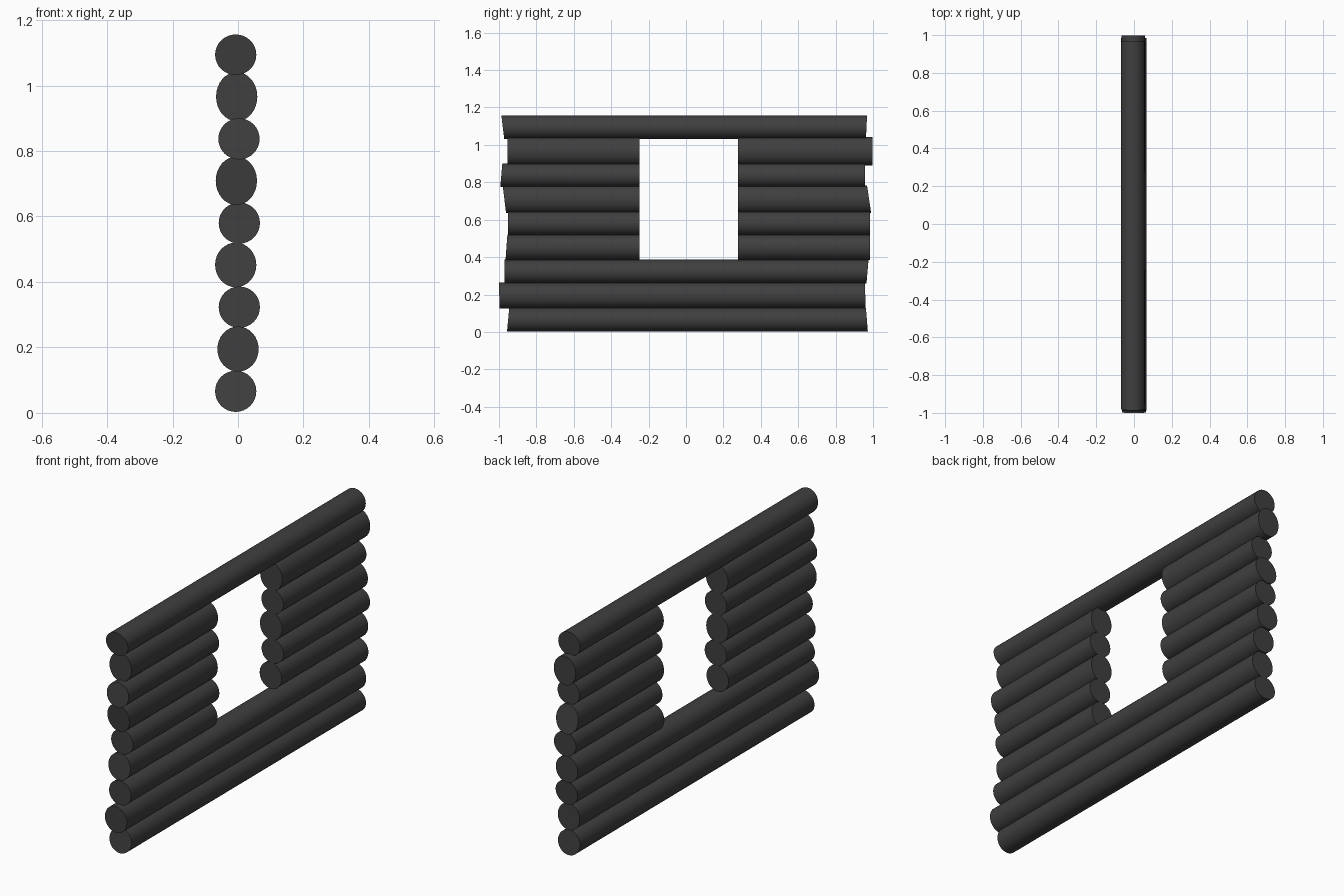
import bpy, bmesh, math

cube = bpy.data.objects.get("Cube")
if cube:
    bpy.data.objects.remove(cube, do_unlink=True)

# Dark timber
timber = bpy.data.materials.new("charcoal_timber")
timber.use_nodes = True
COLOR = (0.05, 0.05, 0.05, 1)
timber.diffuse_color = COLOR
bsdf = timber.node_tree.nodes["Principled BSDF"]
bsdf.inputs["Base Color"].default_value = COLOR
bsdf.inputs["Roughness"].default_value = 0.9

RADIUS = 0.063
SIDES = 32
OPENING = (-0.248, 0.277)


def make_log(name, x, z, height, front, back):
    """Log along y; each end is (y at its underside, y at its top)."""
    bm = bmesh.new()
    bmesh.ops.create_cone(bm, cap_ends=True, segments=SIDES,
                          radius1=1, radius2=1, depth=2)
    for v in bm.verts:
        a, b, along = v.co
        low, high = back if along < 0 else front
        t = (b + 1) / 2
        v.co = (x + a * RADIUS, low + (high - low) * t, z + b * height)
    bmesh.ops.recalc_face_normals(bm, faces=bm.faces)
    mesh = bpy.data.meshes.new(name)
    bm.to_mesh(mesh)
    bm.free()
    mesh.materials.append(timber)
    obj = bpy.data.objects.new(name, mesh)
    bpy.context.collection.objects.link(obj)
    bpy.ops.object.select_all(action='DESELECT')
    obj.select_set(True)
    bpy.context.view_layer.objects.active = obj
    bpy.ops.object.shade_smooth_by_angle(angle=math.radians(40))


# Courses from the ground up: x, z, half height, front end, back end
courses = [
    (-0.007, 0.066, 0.063, (-0.957, -0.945), (0.972, 0.962)),
    (0.000, 0.195, 0.069, (-0.997, -1.000), (0.960, 0.957)),
    (0.004, 0.323, 0.063, (-0.970, -0.970), (0.965, 0.976)),
    (-0.007, 0.452, 0.068, (-0.965, -0.955), (0.985, 0.985)),
    (0.004, 0.580, 0.063, (-0.953, -0.953), (0.984, 0.984)),
    (-0.005, 0.709, 0.074, (-0.962, -0.980), (0.990, 0.968)),
    (0.003, 0.837, 0.063, (-0.993, -0.982), (0.956, 0.956)),
    (-0.004, 0.966, 0.075, (-0.955, -0.955), (0.997, 0.997)),
    (-0.007, 1.094, 0.062, (-0.972, -0.987), (0.962, 0.968)),
]

# Courses beside the window opening are split into two short logs
for i, (x, z, height, front, back) in enumerate(courses, 1):
    if 4 <= i <= 8:
        make_log(f"front_short_log_{i}", x, z, height, front, (OPENING[0],) * 2)
        make_log(f"back_short_log_{i}", x, z, height, (OPENING[1],) * 2, back)
    else:
        make_log(f"long_log_{i}", x, z, height, front, back)
